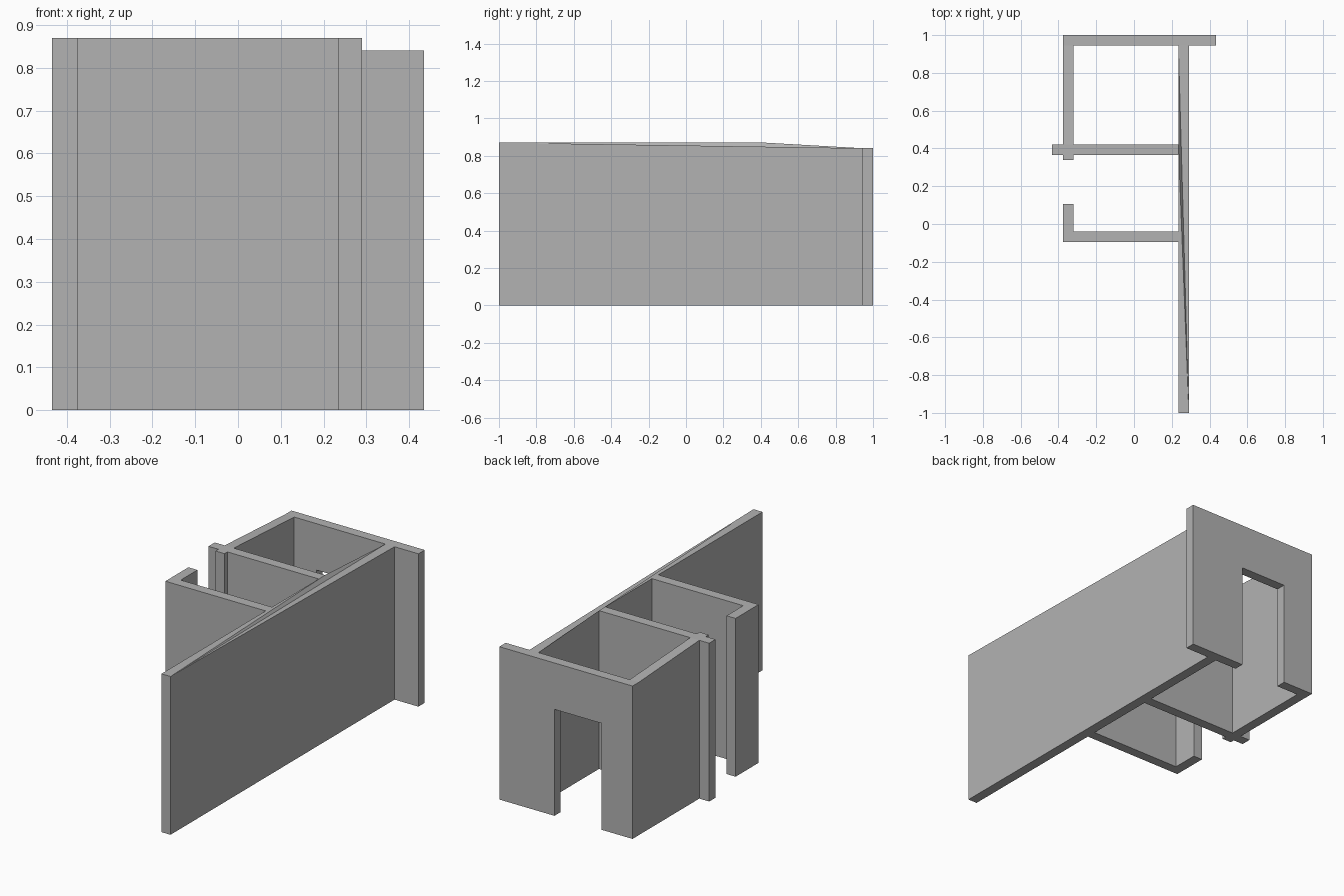
import bpy
import bmesh
from mathutils import Vector

cube = bpy.data.objects.get("Cube")
if cube:
    bpy.data.objects.remove(cube, do_unlink=True)

HIGH, LOW = 0.87, 0.84
LEFT_OUT, LEFT_IN = -0.375, -0.32      # side wall faces
LONG_IN, LONG_OUT = 0.235, 0.29        # long wall faces
BACK_IN, BACK_OUT = 0.945, 1.0         # back wall faces
MID_FRONT, MID_BACK = 0.365, 0.42      # partition faces

plaster = bpy.data.materials.new("plain grey")
plaster.use_nodes = True
grey = (0.45, 0.45, 0.45, 1)
plaster.diffuse_color = grey
plaster.node_tree.nodes["Principled BSDF"].inputs["Base Color"].default_value = grey


def finish(name, bm):
    bmesh.ops.recalc_face_normals(bm, faces=bm.faces)
    mesh = bpy.data.meshes.new(name)
    bm.to_mesh(mesh)
    bm.free()
    mesh.materials.append(plaster)
    obj = bpy.data.objects.new(name, mesh)
    bpy.context.collection.objects.link(obj)
    return obj


def extrude(name, points, offset):
    """Extrude a flat outline along an offset."""
    bm = bmesh.new()
    face = bm.faces.new([bm.verts.new(p) for p in points])
    result = bmesh.ops.extrude_face_region(bm, geom=[face])
    moved = [g for g in result["geom"] if isinstance(g, bmesh.types.BMVert)]
    bmesh.ops.translate(bm, verts=moved, vec=Vector(offset))
    # the starting face must remain as the closing cap
    if not face.is_valid:
        bmesh.ops.holes_fill(bm, edges=bm.edges)
    return finish(name, bm)


def wall(name, x0, x1, y0, y1):
    corners = [(x0, y0, 0), (x1, y0, 0), (x1, y1, 0), (x0, y1, 0)]
    return extrude(name, corners, (0, 0, HIGH))


# Cross walls and short returns
wall("front_room_wall", LEFT_OUT, LONG_IN, -0.095, -0.04)
wall("front_return", LEFT_OUT, LEFT_IN, -0.04, 0.105)
wall("partition", LEFT_IN, LONG_IN, MID_FRONT, MID_BACK)
wall("partition_nib", -0.435, LEFT_OUT, MID_FRONT, MID_BACK)

# Side wall whose top falls towards the back
side = [(0.34, 0), (BACK_IN, 0), (BACK_IN, LOW), (MID_BACK, HIGH), (0.34, HIGH)]
extrude("side_wall", [(LEFT_OUT, y, z) for y, z in side], (LEFT_IN - LEFT_OUT, 0, 0))

# Back wall with a doorway
back = [(LEFT_OUT, 0), (-0.185, 0), (-0.185, 0.585), (0.1, 0.585),
        (0.1, 0), (0.435, 0), (0.435, LOW), (LEFT_OUT, LOW)]
extrude("back_wall", [(x, BACK_IN, z) for x, z in back], (0, BACK_OUT - BACK_IN, 0))

# Long wall with a folded, sloping top
bm = bmesh.new()
outline = [(LONG_OUT, -1, HIGH), (LONG_OUT, BACK_IN, LOW), (LONG_IN, BACK_IN, LOW),
           (LONG_IN, MID_BACK, HIGH), (LONG_IN, -1, HIGH)]
top = [bm.verts.new(p) for p in outline]
base = [bm.verts.new((x, y, 0)) for x, y, z in outline]
bm.faces.new(base)
for i in range(len(top)):
    j = (i + 1) % len(top)
    bm.faces.new((base[i], base[j], top[j], top[i]))
for i in range(1, len(top) - 1):
    bm.faces.new((top[0], top[i], top[i + 1]))
finish("long_wall", bm)
